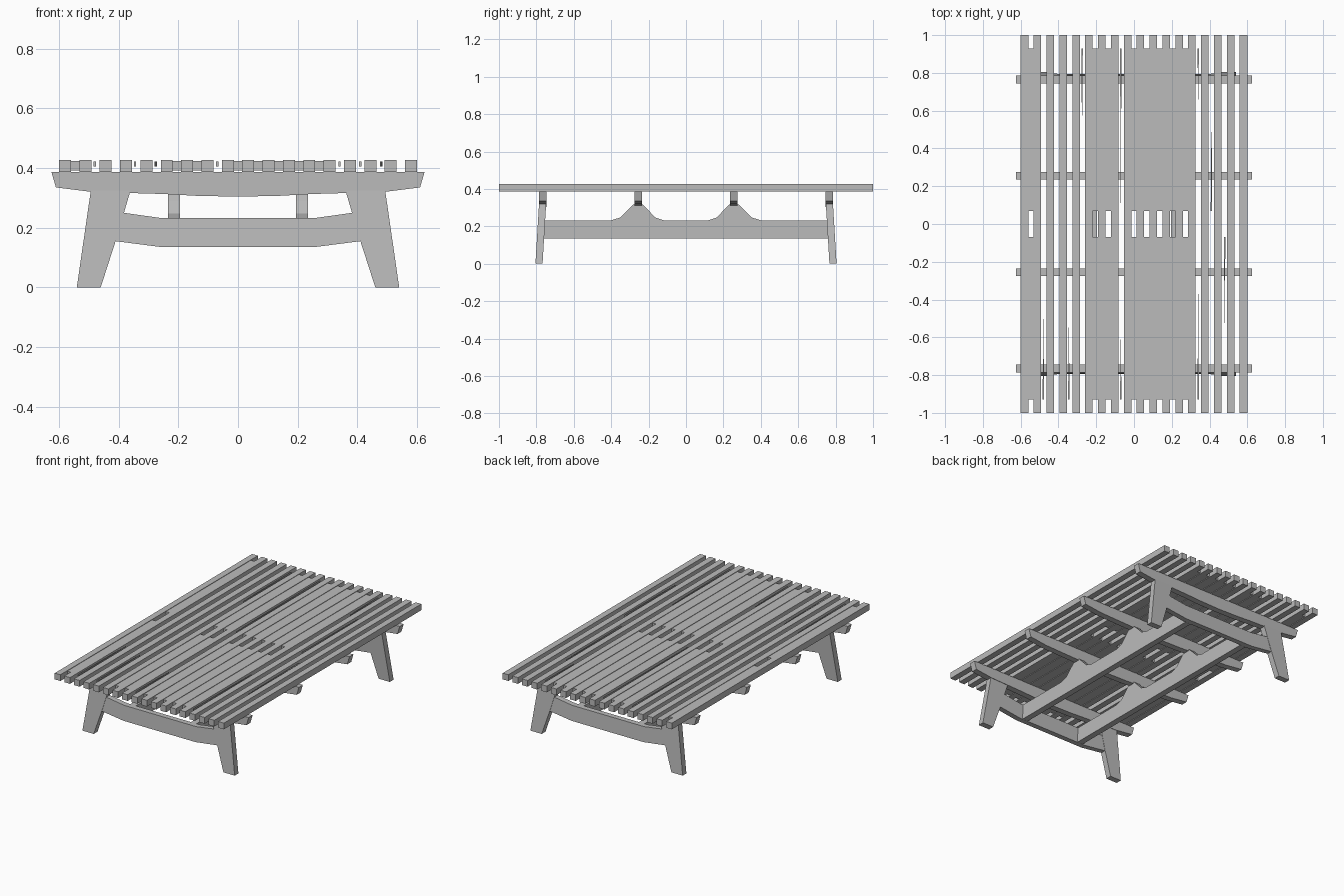
import bpy, bmesh

cube = bpy.data.objects.get("Cube")
if cube:
    bpy.data.objects.remove(cube, do_unlink=True)

grey = bpy.data.materials.new("plain_grey")
grey.use_nodes = True
COLOUR = (0.5, 0.5, 0.5, 1)
grey.diffuse_color = COLOUR
grey.node_tree.nodes["Principled BSDF"].inputs["Base Color"].default_value = COLOUR


def prism(name, profile, place, low, high):
    """Extrude a 2D profile between two depths; place(a, b, depth) gives the 3D point."""
    bm = bmesh.new()
    ends = [[bm.verts.new(place(a, b, d)) for a, b in profile] for d in (low, high)]
    bm.faces.new(ends[0])
    bm.faces.new(ends[1][::-1])
    n = len(profile)
    for i in range(n):
        j = (i + 1) % n
        bm.faces.new((ends[0][j], ends[0][i], ends[1][i], ends[1][j]))
    bmesh.ops.recalc_face_normals(bm, faces=bm.faces)
    mesh = bpy.data.meshes.new(name)
    bm.to_mesh(mesh)
    bm.free()
    mesh.materials.append(grey)
    obj = bpy.data.objects.new(name, mesh)
    bpy.context.collection.objects.link(obj)
    return obj


def across(x, z, y):
    return (x, y, z)


def along(y, z, x):
    return (x, y, z)


def flat(x, y, z):
    return (x, y, z)


def rect(a0, a1, b0, b1):
    return [(a0, b0), (a1, b0), (a1, b1), (a0, b1)]


def mirrored(half):
    """Complete a symmetric outline from its positive half."""
    return half + [(-a, b) for a, b in reversed(half) if a != 0]


# Top slats
SLATS, PITCH, HALF = 18, 0.0682, 0.02
TOP, UNDER = 0.427, 0.387
centres = [(i - (SLATS - 1) / 2) * PITCH for i in range(SLATS)]
for i, x in enumerate(centres):
    prism(f"slat_{i + 1}", rect(x - HALF, x + HALF, -1, 1), flat, UNDER, TOP)

# Filler strips between some slats, open at the middle and both ends
for gap in (0, 5, 6, 8, 9, 10, 11, 12):
    x0, x1 = centres[gap] + HALF, centres[gap + 1] - HALF
    for side, word in ((-1, "front"), (1, "back")):
        y0, y1 = sorted((side * 0.07, side * 0.93))
        prism(f"{word}_filler_{gap + 1}", rect(x0, x1, y0, y1), flat, 0.391, 0.424)

# Slim tapering splinters in the open gaps
splinters = [(-0.48, -0.93, -0.45), (-0.345, -0.93, -0.5), (-0.275, 0.93, 0.45),
             (-0.07, 0.93, 0.08), (-0.07, -0.93, -0.6), (0.34, 0.93, 0.65),
             (0.34, -0.93, -0.35), (0.41, 0.07, 0.63), (0.48, -0.07, -0.58)]
for i, (x, wide, tip) in enumerate(splinters):
    prism(f"splinter_{i + 1}", [(x - 0.004, wide), (x + 0.004, wide), (x, tip)],
          flat, 0.405, 0.422)

# Cross beams with a shallow bowed underside
beam = mirrored([(0, 0.304), (0.14, 0.307), (0.25, 0.313), (0.49, 0.32),
                 (0.61, 0.335), (0.625, 0.387)])
for name, y in (("front_beam", -0.765), ("front_middle_beam", -0.256),
                ("back_middle_beam", 0.256), ("back_beam", 0.765)):
    prism(name, beam, across, y - 0.02, y + 0.02)

# Splayed legs and end stretchers, leaning inward with height
leg = [(0.46, 0), (0.54, 0), (0.493, 0.325), (0.36, 0.325), (0.382, 0.25), (0.41, 0.155)]
stretcher = mirrored([(0.255, 0.135), (0.41, 0.155), (0.382, 0.25), (0.255, 0.232)])
for end, word in ((-1, "front"), (1, "back")):
    def lean(x, z, y, end=end):
        return (x, end * (y - 0.06 * z), z)

    for side, hand in ((1, "left"), (-1, "right")):
        prism(f"{word}_{hand}_leg", [(side * x, z) for x, z in leg], lean, 0.767, 0.805)
    prism(f"{word}_stretcher", stretcher, lean, 0.769, 0.803)

# Long rails with raised saddles that carry the middle beams
rail = mirrored([(0.76, 0.135), (0.76, 0.232), (0.4, 0.232), (0.35, 0.248),
                 (0.31, 0.29), (0.28, 0.318), (0.232, 0.318), (0.205, 0.29),
                 (0.165, 0.248), (0.12, 0.232)])
for side, hand in ((1, "left"), (-1, "right")):
    prism(f"{hand}_rail", rail, along, side * 0.215 - 0.02, side * 0.215 + 0.02)
